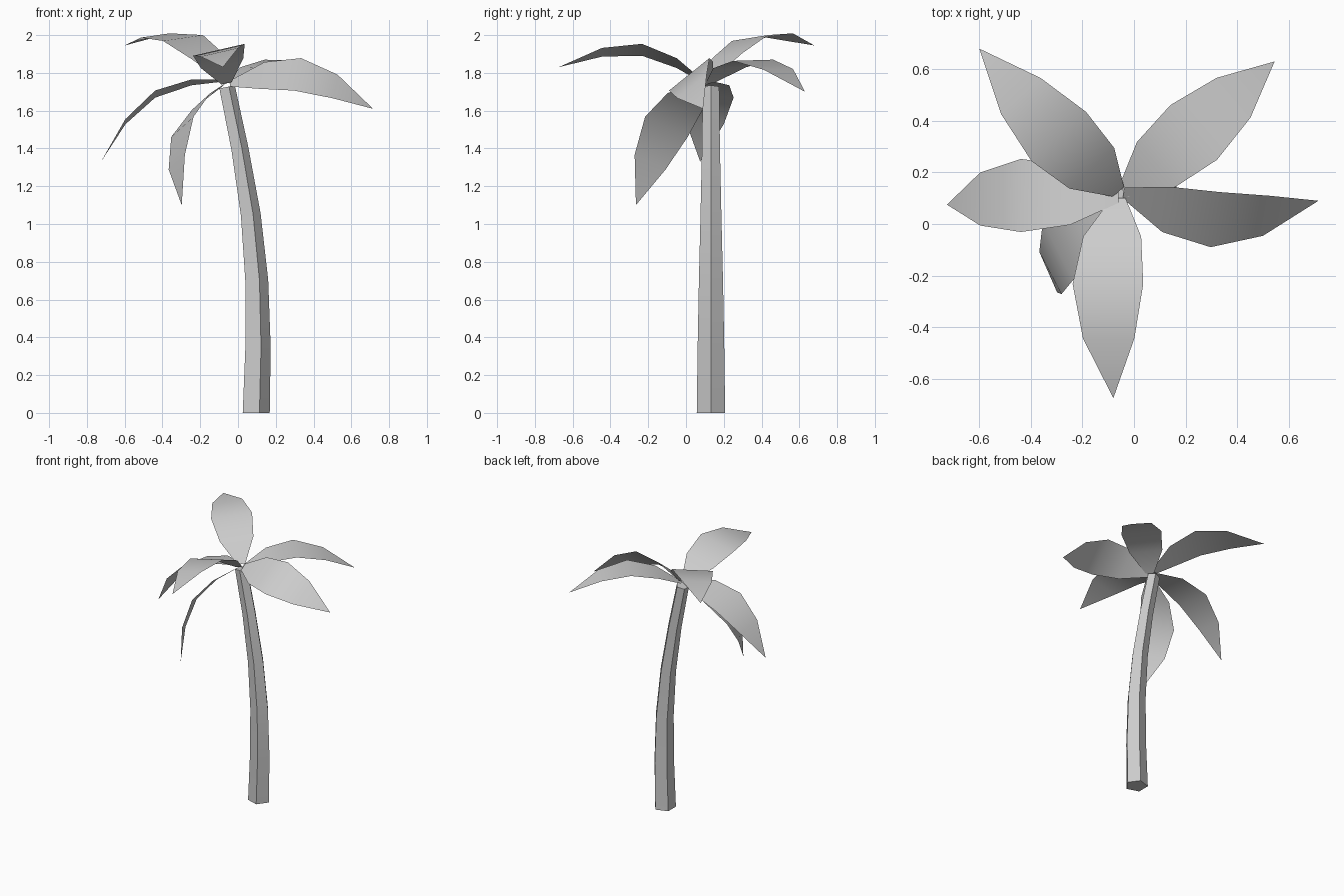
import bpy, math
from mathutils import Vector

if "Cube" in bpy.data.objects:
    bpy.data.objects.remove(bpy.data.objects["Cube"])


def add_mesh(name, verts, faces):
    me = bpy.data.meshes.new(name)
    me.from_pydata(verts, [], faces)
    me.update()
    ob = bpy.data.objects.new(name, me)
    bpy.context.collection.objects.link(ob)
    bpy.ops.object.select_all(action='DESELECT')
    ob.select_set(True)
    bpy.context.view_layer.objects.active = ob
    bpy.ops.object.shade_smooth_by_angle(angle=math.radians(35))
    return ob


# Trunk: five-sided tapering tube along a leaning path (x, z, radius, tilt)
SIDES = 5
rings = [(.089, 0, .079, 0), (.099, .35, .074, 0), (.093, .70, .067, .07),
         (.062, 1.05, .058, .13), (.005, 1.40, .050, .19), (-.062, 1.725, .046, .2)]
verts, faces = [], []
for x, z, r, tilt in rings:
    for i in range(SIDES):
        a = math.tau * i / SIDES
        u = r * math.cos(a)
        verts.append((x + u * math.cos(tilt), .132 + r * math.sin(a), z + u * math.sin(tilt)))
for k in range(len(rings) - 1):
    for i in range(SIDES):
        j = (i + 1) % SIDES
        faces.append((k * SIDES + i, k * SIDES + j, (k + 1) * SIDES + j, (k + 1) * SIDES + i))
faces.append(tuple(reversed(range(SIDES))))
faces.append(tuple(range(len(verts) - SIDES, len(verts))))
add_mesh("trunk", verts, faces)

# Frond shape: (distance along chord, arch height, half width) as parts of its length
PROFILE = [(0, 0, .036), (.205, .118, .148), (.45, .184, .18), (.717, .137, .131)]


def frond(name, base, tip, side):
    base, tip, side = Vector(base), Vector(tip), Vector(side).normalized()
    chord = tip - base
    size = chord.length
    up = chord.cross(side).normalized()
    verts = []
    for t, h, w in PROFILE:
        c = base + chord * t + up * h * size
        verts += [c - side * w * size, c + side * w * size]
    verts.append(tip)
    faces = [(k, k + 2, k + 3, k + 1) for k in (0, 2, 4)] + [(6, 8, 7)]
    add_mesh(name, verts, faces)


# Six arched fronds: base, tip and the direction across the blade
frond("frond_right", (-.04, .12, 1.745), (.715, .09, 1.61), (.015, .087, .07))
frond("frond_back_right", (-.04, .125, 1.745), (.545, .63, 1.70), (-.085, .10, .003))
frond("frond_back_left", (-.06, .125, 1.76), (-.6, .68, 1.945), (-.1025, -.0925, -.015))
frond("frond_left", (-.06, .11, 1.76), (-.725, .075, 1.33), (0, -.135, .018))
frond("frond_front", (-.06, .10, 1.745), (-.08, -.675, 1.83), (.13, 0, .03))
frond("frond_low_front", (-.07, .09, 1.74), (-.298, -.265, 1.10), (.055, -.105, .05))
